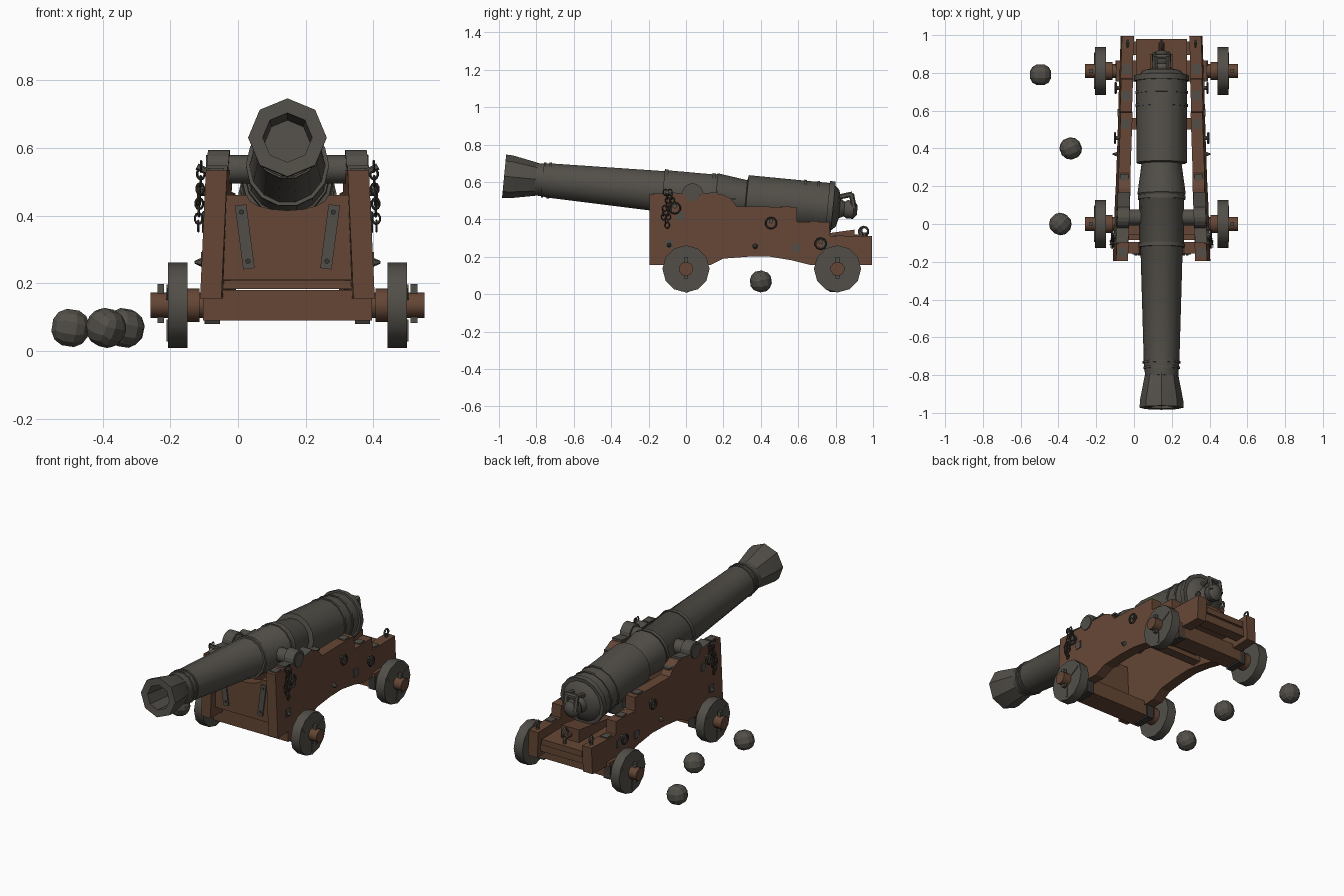
import bpy, bmesh, math
from math import sin, cos, pi
from mathutils import Matrix, Vector

cube = bpy.data.objects.get("Cube")
if cube:
    bpy.data.objects.remove(cube)

CX = 0.146          # centre line of the gun
TILT = -0.096       # barrel elevation


def material(name, r, g, b):
    m = bpy.data.materials.new(name)
    m.use_nodes = True
    m.diffuse_color = (r, g, b, 1)
    m.node_tree.nodes["Principled BSDF"].inputs["Base Color"].default_value = (r, g, b, 1)
    return m


IRON = material("iron grey", 0.085, 0.078, 0.066)
DARK = material("dark iron", 0.04, 0.037, 0.033)
WOOD = material("oak brown", 0.13, 0.062, 0.036)


def finish(name, bm, mats, smooth=None):
    bmesh.ops.recalc_face_normals(bm, faces=bm.faces)
    me = bpy.data.meshes.new(name)
    bm.to_mesh(me)
    bm.free()
    ob = bpy.data.objects.new(name, me)
    bpy.context.collection.objects.link(ob)
    for m in mats:
        me.materials.append(m)
    if smooth:
        bpy.ops.object.select_all(action='DESELECT')
        ob.select_set(True)
        bpy.context.view_layer.objects.active = ob
        bpy.ops.object.shade_smooth_by_angle(angle=smooth)
    return ob


def box(name, center, size, mat, rot=(0, 0, 0)):
    bm = bmesh.new()
    bmesh.ops.create_cube(bm, size=1)
    bm.transform(Matrix.Diagonal((*size, 1)))
    ob = finish(name, bm, [mat])
    ob.location, ob.rotation_euler = center, rot
    return ob


def prism(name, pts, x0, x1, mat, place=lambda v: v):
    """Extrude a (y, z) outline from x0 to x1, then move each point by place."""
    bm = bmesh.new()
    face = bm.faces.new([bm.verts.new((x0, y, z)) for y, z in pts])
    ext = bmesh.ops.extrude_face_region(bm, geom=[face])["geom"]
    for v in ext:
        if isinstance(v, bmesh.types.BMVert):
            v.co.x = x1
    for v in bm.verts:
        v.co = place(v.co)
    return finish(name, bm, [mat])


def lathe(name, profile, sides, mat, smooth=0.7, phase=0.0):
    """Turn a (distance, radius) profile around the y axis."""
    bm = bmesh.new()
    rings = [[bm.verts.new((r * cos(phase + 2 * pi * i / sides), y, r * sin(phase + 2 * pi * i / sides)))
              for i in range(sides)] for y, r in profile]
    for a, b in zip(rings, rings[1:]):
        for i in range(sides):
            j = (i + 1) % sides
            bm.faces.new((a[i], a[j], b[j], b[i]))
    bm.faces.new(rings[0])
    bm.faces.new(rings[-1])
    return finish(name, bm, [mat], smooth)


def rod(name, a, b, r, mat, sides=10, r2=None):
    a, b = Vector(a), Vector(b)
    bm = bmesh.new()
    bmesh.ops.create_cone(bm, cap_ends=True, segments=sides, radius1=r,
                          radius2=r if r2 is None else r2, depth=(b - a).length)
    ob = finish(name, bm, [mat], 0.7)
    ob.location = (a + b) / 2
    ob.rotation_euler = (b - a).to_track_quat('Z', 'Y').to_euler()
    return ob


def ring(name, loc, rot, R, r, mat, stretch=1.0):
    bpy.ops.mesh.primitive_torus_add(location=loc, rotation=rot, major_radius=R, minor_radius=r,
                                     major_segments=10, minor_segments=5)
    ob = bpy.context.object
    ob.name = name
    ob.scale.x = stretch
    ob.data.materials.append(mat)
    return ob


def on_barrel(ob):
    ob.location = (CX, 0, 0.537)
    ob.rotation_euler.x = TILT
    return ob


# Barrel, muzzle with bore, and breech knob
on_barrel(lathe("muzzle", [(-0.6, 0.06), (-0.975, 0.073), (-0.977, 0.116), (-0.94, 0.115),
                           (-0.81, 0.09), (-0.79, 0.085)], 8, IRON, 0.5))
on_barrel(lathe("barrel", [(-0.81, 0.088), (-0.77, 0.09), (-0.74, 0.094), (-0.12, 0.112), (-0.11, 0.118),
                           (0.15, 0.12), (0.16, 0.128), (0.32, 0.106), (0.325, 0.134), (0.78, 0.134),
                           (0.815, 0.1), (0.825, 0.055), (0.85, 0.04), (0.865, 0.05), (0.9, 0.05),
                           (0.92, 0.025)], 14, IRON))
for y, r, w in ((-0.765, 0.097, 0.012), (-0.735, 0.1, 0.012), (-0.115, 0.123, 0.02), (0.14, 0.126, 0.02),
                (0.63, 0.139, 0.014), (0.7, 0.139, 0.014), (0.775, 0.145, 0.03)):
    on_barrel(lathe("barrel_band", [(y - w / 2, r - 0.012), (y - w / 2, r), (y + w / 2, r),
                                    (y + w / 2, r - 0.012)], 14, IRON))
rod("trunnions", (CX - 0.24, 0.035, 0.537), (CX + 0.24, 0.035, 0.537), 0.042, IRON, 12)

# Breech rope loop above the knob
for x in (-0.035, 0.035):
    rod("breech_loop_side", (CX + x, 0.82, 0.52), (CX + x, 0.89, 0.535), 0.014, IRON, 6)
    rod("breech_loop_leg", (CX + x, 0.885, 0.535), (CX + x, 0.9, 0.45), 0.014, IRON, 6)
rod("breech_loop_bar", (CX - 0.04, 0.885, 0.53), (CX + 0.04, 0.885, 0.53), 0.014, IRON, 6)

# Stepped cheek outline: top steps, then the arch underneath
cheek = [(-0.195, 0.155), (-0.195, 0.535), (0.125, 0.535), (0.19, 0.535), (0.24, 0.51), (0.27, 0.47),
         (0.59, 0.465), (0.595, 0.385), (0.767, 0.385), (0.77, 0.31), (0.995, 0.31), (0.995, 0.155),
         (0.67, 0.155), (0.57, 0.18), (0.45, 0.2), (0.33, 0.2), (0.2, 0.19), (0.13, 0.155)]
cap = [(0.035 + 0.056 * cos(a * pi / 8), 0.537 + 0.056 * sin(a * pi / 8)) for a in range(9)]
cap = [(0.17, 0.535), (0.17, 0.548)] + cap + [(-0.1, 0.548), (-0.1, 0.535)]

for side, label in ((1, "left"), (-1, "right")):
    def lean(v):
        """Cheeks lean inward with height and close toward the rear."""
        return Vector((CX + side * (v.x - 0.035 * (v.y + 0.195) - 0.045 * (v.z - 0.155)), v.y, v.z))

    def outer(y, z, out=0.0):
        return lean(Vector((0.258 + out, y, z)))

    prism(label + "_cheek", cheek, 0.195, 0.258, WOOD, lean)
    prism(label + "_trunnion_cap", cap, 0.198, 0.262, IRON, lean)

    # Plates on the cheek sides and tops
    for y, z in ((-0.03, 0.42), (-0.09, 0.27), (0.59, 0.245), (0.75, 0.25)):
        box("side_plate", outer(y, z), (0.012, 0.04, 0.045), IRON)
    for y, z in ((-0.15, 0.535), (0.24, 0.51), (0.53, 0.467), (0.68, 0.386), (0.82, 0.311)):
        box("top_plate", lean(Vector((0.228, y, z))), (0.045, 0.05, 0.01), IRON)
    for y, z in ((-0.09, 0.262), (0.37, 0.255)):
        rod("side_bolt", outer(y, z, -0.01), outer(y, z, 0.025), 0.02, IRON, 6, 0.004)

    # Ring bolts
    for y, z in ((-0.06, 0.47), (0.455, 0.39), (0.72, 0.28)):
        rod("ring_bolt", outer(y, z, -0.01), outer(y, z, 0.025), 0.013, IRON, 6)
        ring("bolt_ring", outer(y, z - 0.01, 0.022), (0, pi / 2, 0), 0.028, 0.006, DARK)
    top = lean(Vector((0.228, 0.955, 0.34)))
    rod("rear_eye_stem", top - Vector((0, 0, 0.04)), top - Vector((0, 0, 0.01)), 0.01, IRON, 6)
    ring("rear_eye", top, (0, pi / 2, 0), 0.018, 0.006, IRON)

    # Hanging chain with its locking key
    rod("cap_key", outer(-0.1, 0.525, -0.01), outer(-0.1, 0.545, 0.03), 0.01, IRON, 6)
    for strand, count in ((-0.11, 9), (-0.085, 7)):
        for i in range(count):
            p = outer(strand + 0.012 * sin(i * 0.9), 0.545 - 0.022 * i, 0.018)
            ring("chain_link", p, (i % 2 * pi / 2, pi / 2, 0), 0.011, 0.0035, DARK, 1.35)

    # Sloping straps on the front board
    box(label + "_front_strap", (CX + side * 0.126, -0.158, 0.337), (0.034, 0.009, 0.19), IRON,
        (0, side * 0.13, 0))
    for z in (0.265, 0.41):
        rod("strap_rivet", (CX + side * (0.126 + 0.13 * (z - 0.337)), -0.155, z),
            (CX + side * (0.126 + 0.13 * (z - 0.337)), -0.167, z), 0.008, DARK, 6)

    # Wheels with iron tyres, linchpins and axle straps
    for y, end in ((0.0, "front"), (0.81, "rear")):
        def at(x, z=0.135):
            return (CX + side * x, y, z)
        name = label + "_" + end
        rod(name + "_wheel", at(0.298), at(0.35), 0.118, WOOD, 12)
        tyre = lathe(name + "_tyre", [(0.295, 0.112), (0.295, 0.126), (0.353, 0.126), (0.353, 0.112)], 12, IRON, 0.6)
        tyre.location = (CX, y, 0.135)
        tyre.rotation_euler.z = -side * pi / 2
        rod(name + "_hub", at(0.26), at(0.298), 0.05, WOOD, 10)
        rod(name + "_axle_end", at(0.24), at(0.405), 0.038, WOOD, 10)
        box(name + "_linchpin", at(0.374, 0.14), (0.02, 0.02, 0.115), IRON)
        box(name + "_axle_strap", at(0.222, 0.12), (0.045, 0.11, 0.08), DARK)
        for k in range(3):
            a = k * 2 * pi / 3 + 0.5
            p = Vector(at(0.353)) + Vector((0, 0.075 * cos(a), 0.075 * sin(a)))
            box(name + "_wheel_clamp", p, (0.008, 0.065, 0.014), IRON, (a, 0, 0))

# Front board with a hollow for the barrel
bm = bmesh.new()
hollow = [(0.12 * cos(a * pi / 8), 0.46 - 0.045 * sin(a * pi / 8)) for a in range(9)]
outline = [(-0.19, 0.21), (0.19, 0.21), (0.18, 0.46)] + hollow + [(-0.18, 0.46)]
board = bm.faces.new([bm.verts.new((CX + x, -0.155, z)) for x, z in outline])
moved = bmesh.ops.extrude_face_region(bm, geom=[board])["geom"]
bmesh.ops.translate(bm, vec=(0, 0.06, 0), verts=[v for v in moved if isinstance(v, bmesh.types.BMVert)])
finish("front_board", bm, [WOOD])

# Axle beams, cross pieces, bed and elevating wedge
box("front_axle_beam", (CX, -0.02, 0.135), (0.5, 0.13, 0.09), WOOD)
box("rear_axle_beam", (CX, 0.81, 0.135), (0.48, 0.11, 0.09), WOOD)
box("front_cross_piece", (CX, -0.03, 0.195), (0.39, 0.05, 0.025), WOOD)
box("bed_board", (CX, 0.75, 0.25), (0.27, 0.46, 0.035), WOOD)
box("bed_support", (CX, 0.53, 0.23), (0.34, 0.06, 0.05), WOOD)
box("rear_cross_piece", (CX, 0.93, 0.21), (0.33, 0.07, 0.05), WOOD)
prism("wedge", [(0.58, 0.265), (0.58, 0.3), (0.9, 0.345), (0.9, 0.265)], CX - 0.06, CX + 0.06, WOOD)
rod("wedge_handle", (CX, 0.89, 0.305), (CX, 0.96, 0.305), 0.015, WOOD, 8)
rod("tow_ring_stem", (CX, 0.95, 0.25), (CX, 0.95, 0.31), 0.01, IRON, 6)
ring("tow_ring", (CX, 0.95, 0.335), (0, pi / 2, 0), 0.024, 0.007, IRON)

# Loose shot beside the carriage
for i, (x, y) in enumerate(((-0.495, 0.79), (-0.335, 0.4), (-0.39, 0.0))):
    bm = bmesh.new()
    bmesh.ops.create_cube(bm, size=2)
    bmesh.ops.subdivide_edges(bm, edges=bm.edges, cuts=2, use_grid_fill=True)
    for v in bm.verts:
        v.co = v.co.normalized() * 0.06
    shot = finish("shot_%d" % (i + 1), bm, [IRON], 0.3)
    shot.location = (x, y, 0.068)
    shot.rotation_euler = (0.2 * i, 0.15, 0.4 * i)
